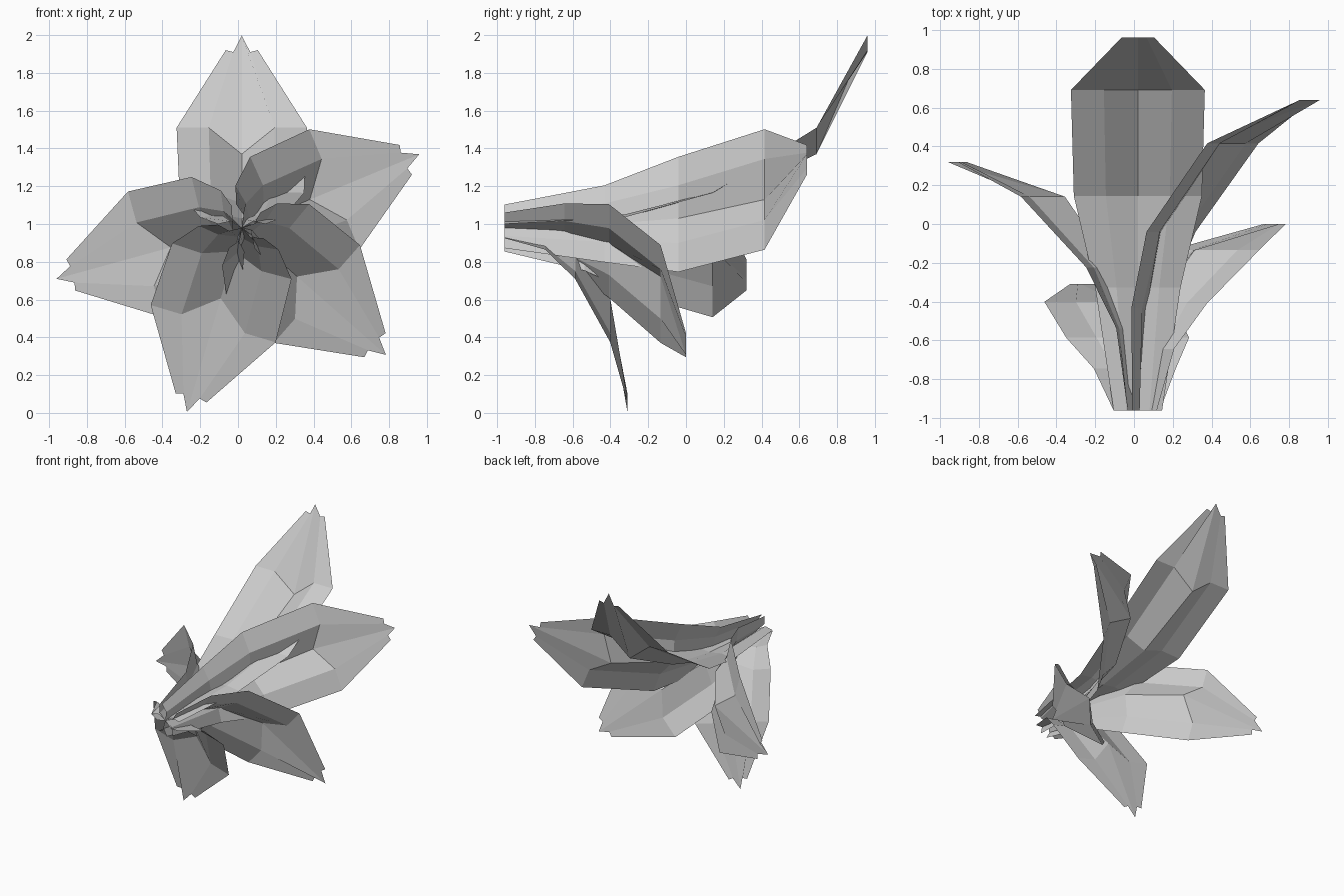
import bpy, math

if "Cube" in bpy.data.objects:
    bpy.data.objects.remove(bpy.data.objects["Cube"])

CENTRE_X, CENTRE_Z = 0.02, 0.98
BASE_Y = -0.96

# Petal cross-sections along its depth:
# (depth fraction, (radius, half-width) of edge, of fold, radius of centre crease)
SECTIONS = [
    (0.00, (0.02, 0.125), (0.035, 0.06), 0.00),
    (0.33, (0.055, 0.22), (0.07, 0.11), 0.05),
    (0.575, (0.185, 0.33), (0.19, 0.165), 0.13),
    (0.86, (0.53, 0.345), (0.53, 0.175), 0.39),
    (1.00, (0.94, 0.085), (0.93, 0.045), 1.017),
]


def make_petal(name, angle, tip_y):
    """Five-point folded strip, radiating at the angle and reaching back to tip_y."""
    a = math.radians(angle)
    c, s = math.cos(a), math.sin(a)
    verts, faces = [], []
    for f, edge, fold, crease in SECTIONS:
        y = BASE_Y + f * (tip_y - BASE_Y)
        row = [(edge[0], -edge[1]), (fold[0], -fold[1]), (crease, 0), fold, edge]
        verts += [(CENTRE_X + r * c - t * s, y, CENTRE_Z + r * s + t * c) for r, t in row]
    for i in range(len(SECTIONS) - 1):
        for j in range(4):
            k = i * 5 + j
            faces.append((k, k + 1, k + 6, k + 5))
    mesh = bpy.data.meshes.new(name)
    mesh.from_pydata(verts, [], faces)
    obj = bpy.data.objects.new(name, mesh)
    bpy.context.collection.objects.link(obj)
    return obj


# Five equal petals, each opened to a different depth
make_petal("petal_top", 90, 0.96)
make_petal("petal_upper_right", 22.5, 0.64)
make_petal("petal_lower_right", -41.4, 0.0)
make_petal("petal_bottom", -106.6, -0.31)
make_petal("petal_left", 195.4, 0.32)
